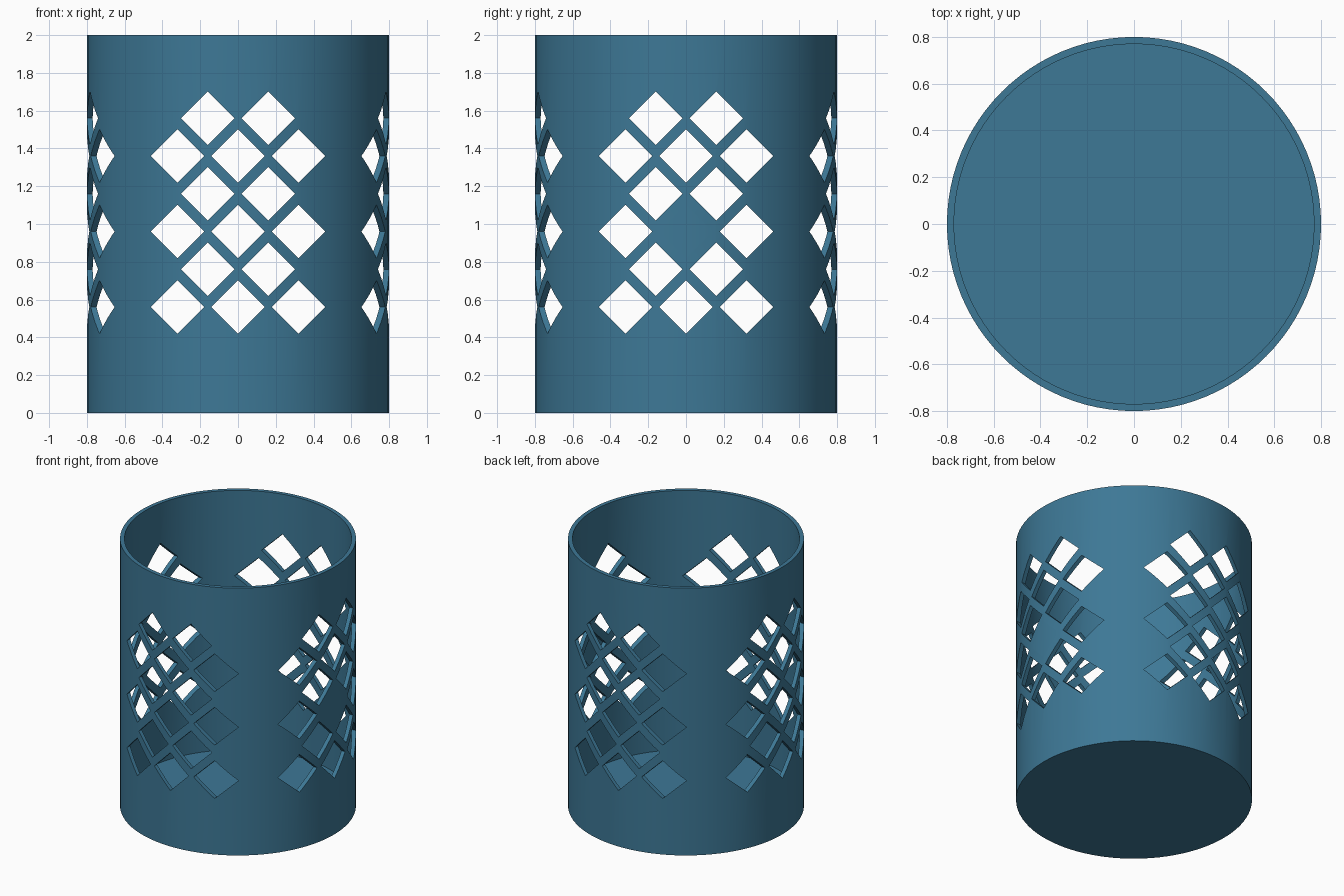
import bpy, bmesh, math
from mathutils import Matrix

if "Cube" in bpy.data.objects:
    bpy.data.objects.remove(bpy.data.objects["Cube"])

R_OUT, R_IN, HEIGHT, FLOOR = 0.8, 0.77, 2.0, 0.06
SEGMENTS = 96

blue = bpy.data.materials.new("steel_blue")
blue.diffuse_color = (0.047, 0.188, 0.305, 1)
blue.use_nodes = True
blue.node_tree.nodes["Principled BSDF"].inputs["Base Color"].default_value = blue.diffuse_color


def make_object(name, bm):
    bmesh.ops.recalc_face_normals(bm, faces=bm.faces)
    mesh = bpy.data.meshes.new(name)
    bm.to_mesh(mesh)
    bm.free()
    mesh.materials.append(blue)
    obj = bpy.data.objects.new(name, mesh)
    bpy.context.collection.objects.link(obj)
    return obj


# Cup: closed cylinder shell with a solid floor
bm = bmesh.new()
rings = []
for r, z in ((R_OUT, 0), (R_OUT, HEIGHT), (R_IN, HEIGHT), (R_IN, FLOOR)):
    rings.append([bm.verts.new((r * math.cos(2 * math.pi * i / SEGMENTS),
                                r * math.sin(2 * math.pi * i / SEGMENTS), z))
                  for i in range(SEGMENTS)])
for a, b in zip(rings, rings[1:]):
    for i in range(SEGMENTS):
        j = (i + 1) % SEGMENTS
        bm.faces.new((a[i], a[j], b[j], b[i]))
bm.faces.new(rings[0])
bm.faces.new(rings[-1])
cup = make_object("cup", bm)


# Lattice cutter: square bars turned 45 degrees, in alternating rows of three and two
def lattice_cutter(name, turn):
    bm = bmesh.new()
    for row in range(6):
        columns = (-0.32, 0, 0.32) if row % 2 == 0 else (-0.16, 0.16)
        for x in columns:
            matrix = (Matrix.Rotation(turn, 4, 'Z')
                      @ Matrix.Translation((x, 0, 0.56 + 0.2 * row))
                      @ Matrix.Rotation(math.pi / 4, 4, 'Y')
                      @ Matrix.Diagonal((0.2, 2.0, 0.2, 1)))
            bmesh.ops.create_cube(bm, size=1, matrix=matrix)
    obj = make_object(name, bm)
    obj.hide_render = True
    obj.hide_set(True)
    return obj


# Diamond openings through front and back, then through both sides
for name, turn in (("front_back_cutter", 0), ("side_cutter", math.pi / 2)):
    cut = cup.modifiers.new(name, 'BOOLEAN')
    cut.operation = 'DIFFERENCE'
    cut.solver = 'EXACT'
    cut.object = lattice_cutter(name, turn)

# Bake the openings and smooth the round wall
bpy.context.view_layer.objects.active = cup
cup.select_set(True)
for modifier in list(cup.modifiers):
    bpy.ops.object.modifier_apply(modifier=modifier.name)
bpy.ops.object.shade_smooth_by_angle(angle=math.radians(30))
